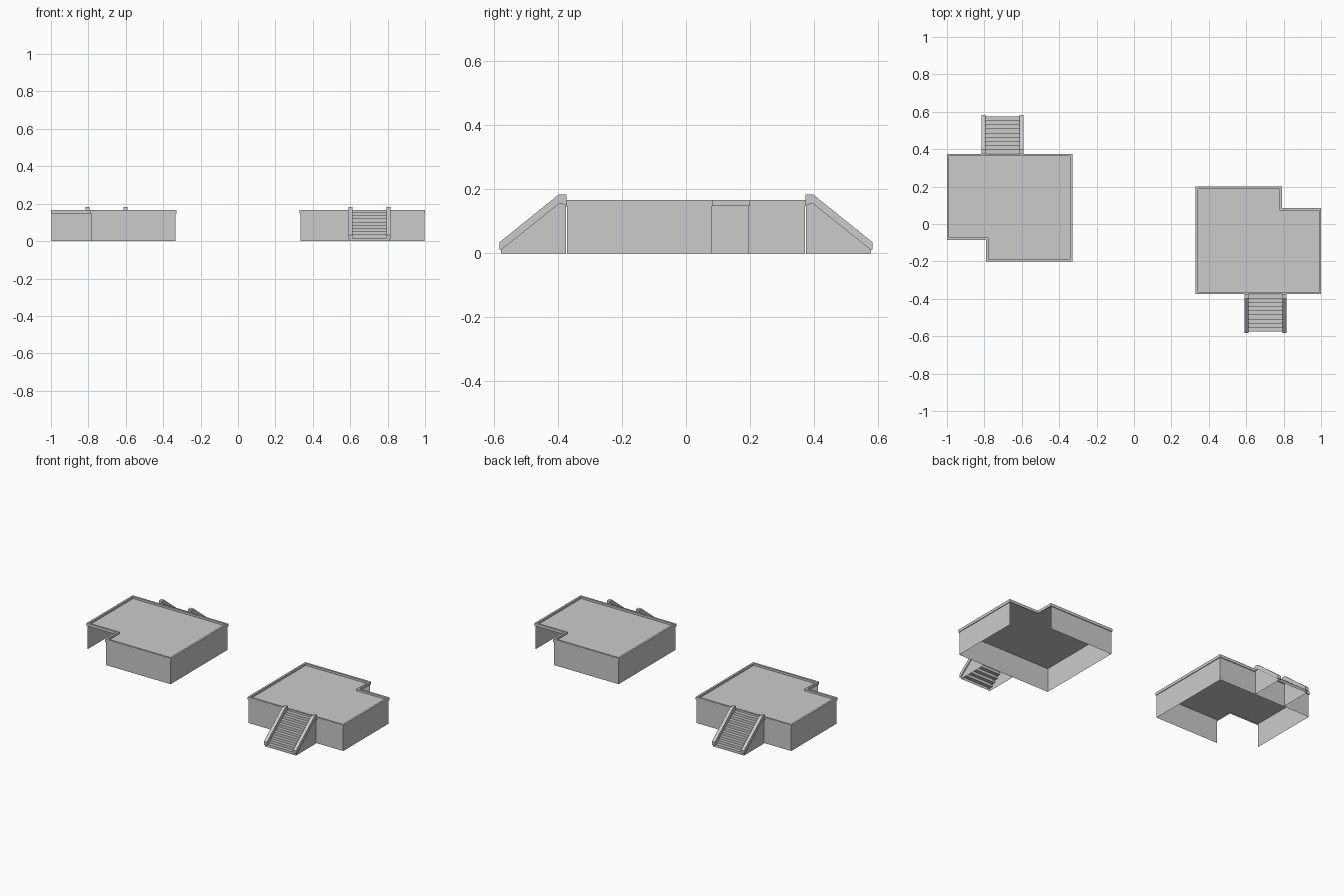
import bpy, math
from mathutils import Matrix, Vector

if "Cube" in bpy.data.objects:
    bpy.data.objects.remove(bpy.data.objects["Cube"])

TOP, FLOOR, RIM_LOW = 0.166, 0.153, 0.148
# platform outline, counter-clockwise, with a notch in the back right corner
OUT = [(0.33, -0.375), (1.0, -0.375), (1.0, 0.085),
       (0.79, 0.085), (0.79, 0.2), (0.33, 0.2)]
SPIN = Matrix.Rotation(math.pi, 4, 'Z')


def add(name, verts, faces):
    """Make the part and its twin turned half way round the centre."""
    for prefix, m in (("right_", Matrix()), ("left_", SPIN)):
        me = bpy.data.meshes.new(prefix + name)
        me.from_pydata([m @ Vector(v) for v in verts], [], faces)
        me.update()
        bpy.context.collection.objects.link(bpy.data.objects.new(prefix + name, me))


def inset(pts, d):
    """Move a right-angled outline inwards by d."""
    res, n = [], len(pts)
    for i, p in enumerate(pts):
        p = Vector(p)
        a = (p - Vector(pts[i - 1])).normalized()
        b = (Vector(pts[(i + 1) % n]) - p).normalized()
        res.append(p + d * (Vector((-a.y, a.x)) + Vector((-b.y, b.x))))
    return [tuple(p) for p in res]


def ring_strip(name, rings):
    """Join stacked outlines (points, z) with quads."""
    n = len(OUT)
    verts = [(x, y, z) for pts, z in rings for x, y in pts]
    faces = [(k * n + i, k * n + (i + 1) % n, (k + 1) * n + (i + 1) % n, (k + 1) * n + i)
             for k in range(len(rings) - 1) for i in range(n)]
    add(name, verts, faces)


def prism(name, profile, x0, x1):
    """Solid with a (y, z) profile between two x positions."""
    n = len(profile)
    verts = [(x, y, z) for x in (x0, x1) for y, z in profile]
    faces = [tuple(range(n))[::-1], tuple(range(n, 2 * n))]
    faces += [(i, (i + 1) % n, n + (i + 1) % n, n + i) for i in range(n)]
    add(name, verts, faces)


# thin outer walls, left open at the notch
wall = inset(OUT, 0.004)
n = len(wall)
verts = [(x, y, z) for z in (0, RIM_LOW) for x, y in wall]
add("walls", verts, [(i, (i + 1) % n, n + (i + 1) % n, n + i) for i in (0, 1, 4, 5)])

# raised rim and floor
inner = inset(OUT, 0.012)
ring_strip("rim", [(wall, RIM_LOW), (OUT, RIM_LOW), (OUT, TOP), (inner, TOP), (inner, FLOOR)])
add("floor", [(x, y, FLOOR) for x, y in wall], [tuple(range(n))])

# stair sides and sloping rails
side = [(-0.578, 0), (-0.375, 0), (-0.375, 0.165), (-0.398, 0.165), (-0.578, 0.022)]
rail = [(-0.583, 0.012), (-0.578, 0.01), (-0.395, 0.156), (-0.373, 0.15),
        (-0.373, 0.183), (-0.398, 0.183), (-0.583, 0.034)]
for tag, x0, x1, xs in (("a", 0.59, 0.611, 0.595), ("b", 0.794, 0.815, 0.81)):
    prism("stair_rail_" + tag, rail, x0, x1)
    add("stair_side_" + tag, [(xs, y, z) for y, z in side], [tuple(range(len(side)))])

# stepped sheet of treads and risers
STEPS = 9
run, rise = 0.2 / STEPS, 0.155 / STEPS
path = [(-0.576, 0.0)]
for i in range(STEPS):
    y, z = path[-1]
    path += [(y, z + rise), (y + run, z + rise)]
k = len(path)
add("steps", [(x, y, z) for x in (0.595, 0.81) for y, z in path],
    [(i, k + i, k + i + 1, i + 1) for i in range(k - 1)])
